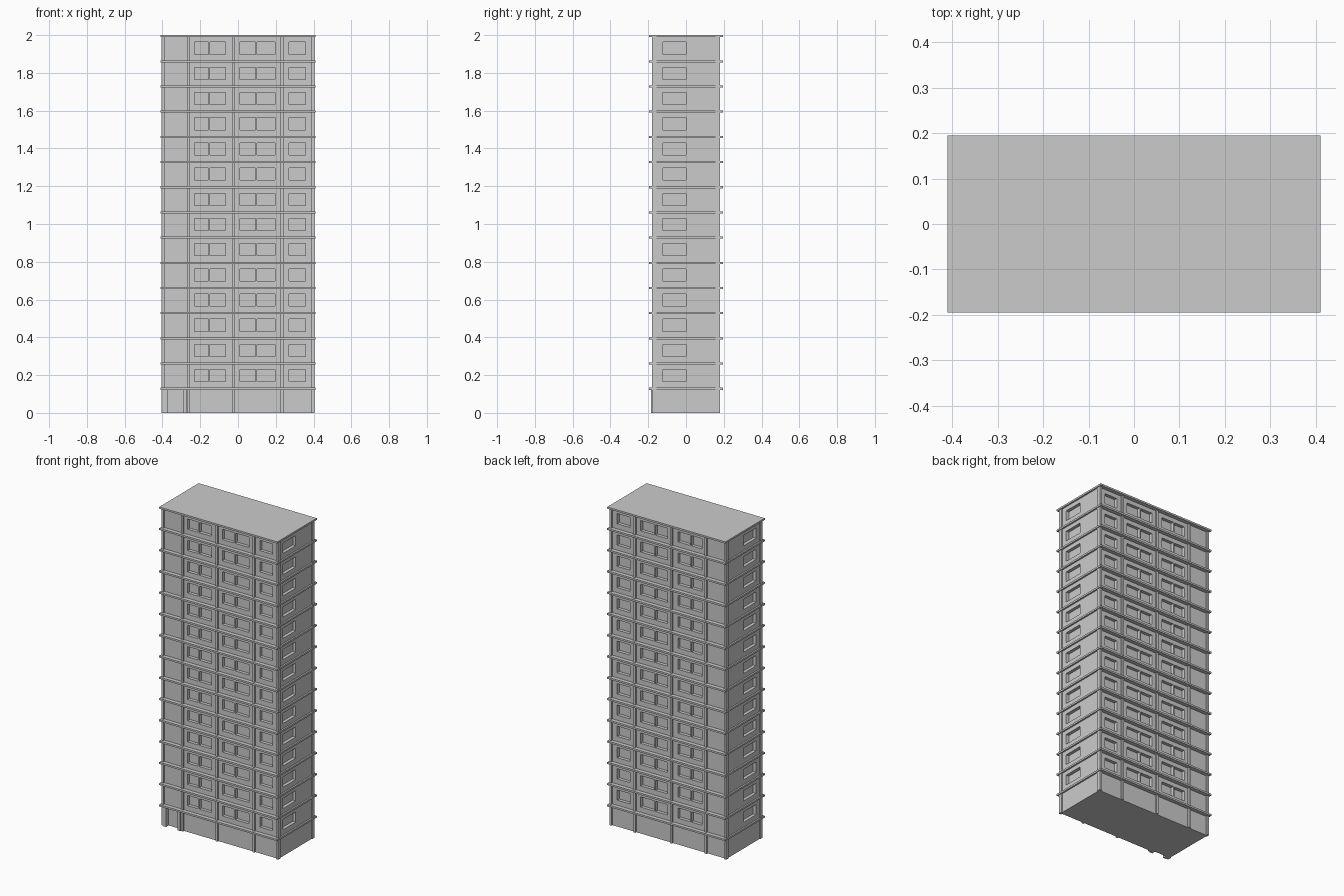
import bpy, bmesh
from mathutils import Vector

if "Cube" in bpy.data.objects:
    bpy.data.objects.remove(bpy.data.objects["Cube"])

FLOORS = 15
H = 2.0 / FLOORS
WX, WY = 0.40, 0.17          # wall half sizes
DEPTH = 0.02                 # window recess


def boxes(name, specs):
    """One object made of boxes given as (x0, x1, y0, y1, z0, z1)."""
    bm = bmesh.new()
    for x0, x1, y0, y1, z0, z1 in specs:
        vs = bmesh.ops.create_cube(bm, size=1)["verts"]
        for v in vs:
            v.co = Vector((x0 if v.co.x < 0 else x1,
                           y0 if v.co.y < 0 else y1,
                           z0 if v.co.z < 0 else z1))
    me = bpy.data.meshes.new(name)
    bm.to_mesh(me)
    bm.free()
    ob = bpy.data.objects.new(name, me)
    bpy.context.collection.objects.link(ob)
    return ob


# Main wall block
walls = boxes("walls", [(-WX, WX, -WY, WY, 0, 1.995)])

# Window recesses: same layout on front and back, one window on each end
panes = [(-0.23, -0.157), (-0.149, -0.065), (0.01, 0.092), (0.1, 0.195), (0.27, 0.358)]
cuts = []
for f in range(1, FLOORS):
    z0, z1 = f * H + 0.032, f * H + 0.096
    for x0, x1 in panes:
        cuts.append((x0, x1, -WY - 0.05, -WY + DEPTH, z0, z1))
        cuts.append((x0, x1, WY - DEPTH, WY + 0.05, z0, z1))
    cuts.append((WX - DEPTH, WX + 0.05, -0.123, 0.0, z0, z1))
    cuts.append((-WX - 0.05, -WX + DEPTH, -0.123, 0.0, z0, z1))
# Entrance recess
cuts.append((-0.37, -0.29, -WY - 0.05, -WY + 0.01, -0.05, H - 0.012))

cutter = boxes("window_cutter", cuts)
cutter.hide_render = True
mod = walls.modifiers.new("windows", 'BOOLEAN')
mod.operation = 'DIFFERENCE'
mod.solver = 'EXACT'
mod.object = cutter
bpy.context.view_layer.objects.active = walls
bpy.ops.object.modifier_apply(modifier=mod.name)
bpy.data.objects.remove(cutter)

# Floor slabs projecting as bands; the last one is the roof
boxes("floor_bands", [(-0.41, 0.41, -0.195, 0.195, k * H - 0.011, k * H)
                      for k in range(1, FLOORS + 1)])

# Corner columns
boxes("corner_columns", [(min(sx * 0.39, sx * 0.405), max(sx * 0.39, sx * 0.405),
                          min(sy * 0.157, sy * 0.18), max(sy * 0.157, sy * 0.18), 0, 1.995)
                         for sx in (-1, 1) for sy in (-1, 1)])

# Facade columns, front and back
cols = []
for x in (-0.262, -0.022, 0.233):
    cols.append((x - 0.007, x + 0.007, -0.18, -0.16, 0, 1.995))
    cols.append((x - 0.007, x + 0.007, 0.16, 0.18, 0, 1.995))
boxes("facade_columns", cols)

# Entrance door posts
boxes("door_posts", [(x0, x1, -0.185, -0.16, 0, H - 0.008)
                     for x0, x1 in ((-0.388, -0.37), (-0.29, -0.272))])
